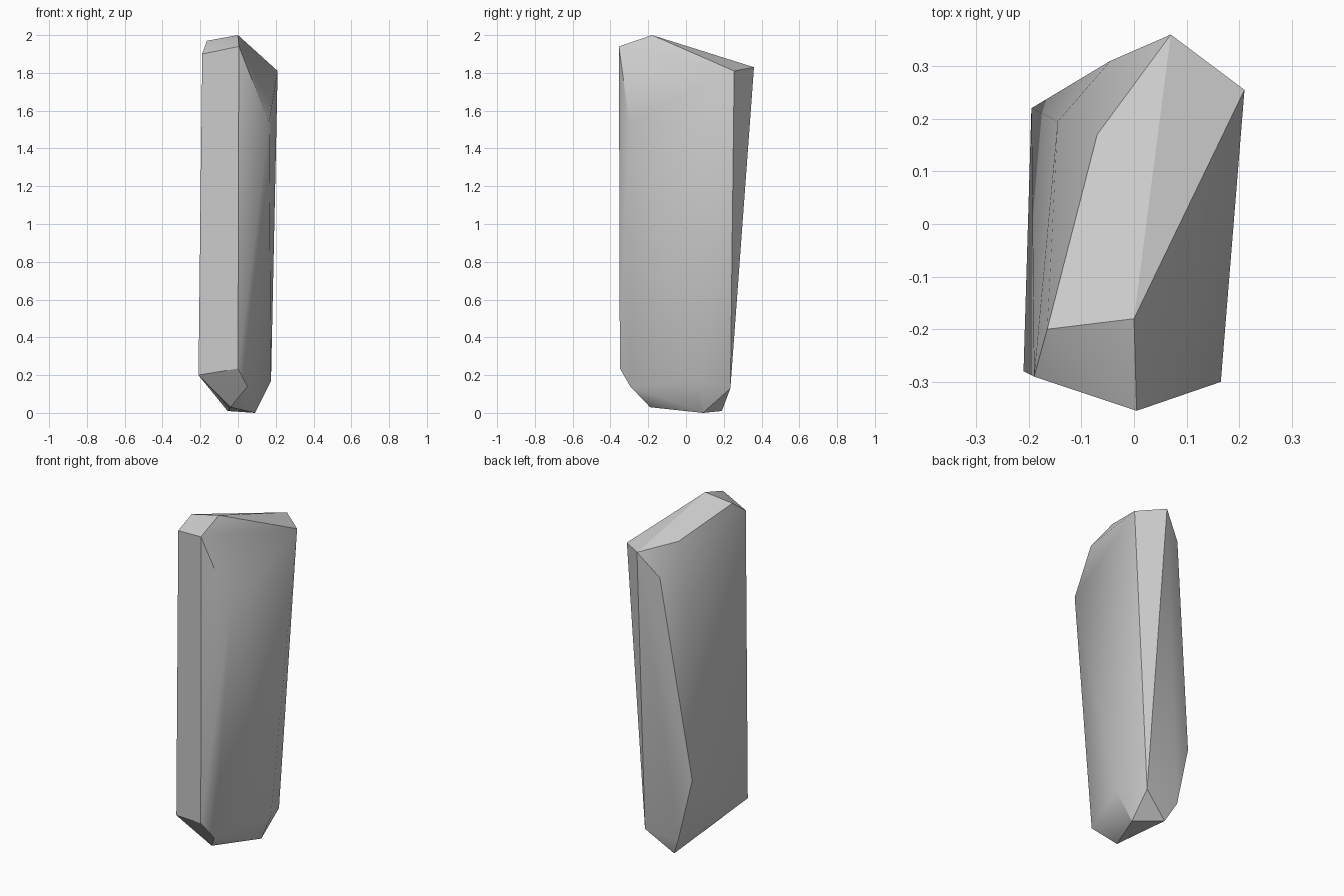
import bpy, bmesh, math

if "Cube" in bpy.data.objects:
    bpy.data.objects.remove(bpy.data.objects["Cube"])

# Corner rings of the faceted shard, from crown to foot
crown = [(0, -.18, 2), (-.165, -.20, 1.97), (.005, -.355, 1.94), (-.19, -.29, 1.90)]
shoulder = [(-.07, .17, 1.86), (.07, .36, 1.83), (.21, .255, 1.81),
            (-.045, .31, 1.69), (.165, -.30, 1.535), (-.145, .195, 1.50)]
lower = [(-.195, .22, .49), (0, -.35, .235), (-.21, -.28, .20), (.175, .06, .17),
         (.05, -.295, .14), (.105, .235, .13), (-.11, .23, .12)]
foot = [(-.04, -.19, .03), (-.055, .19, .01), (.09, .09, 0)]

# Wrap the corners in a convex hull to get the chipped planes
bm = bmesh.new()
for p in crown + shoulder + lower + foot:
    bm.verts.new(p)
res = bmesh.ops.convex_hull(bm, input=bm.verts[:])
loose = [v for v in bm.verts if not v.link_faces]
bmesh.ops.delete(bm, geom=loose, context='VERTS')
bmesh.ops.recalc_face_normals(bm, faces=bm.faces[:])

mesh = bpy.data.meshes.new("crystal_shard")
bm.to_mesh(mesh)
bm.free()
shard = bpy.data.objects.new("crystal_shard", mesh)
bpy.context.collection.objects.link(shard)

# Keep facet edges crisp, blend only the shallow ones
bpy.context.view_layer.objects.active = shard
shard.select_set(True)
bpy.ops.object.shade_smooth_by_angle(angle=math.radians(30))
